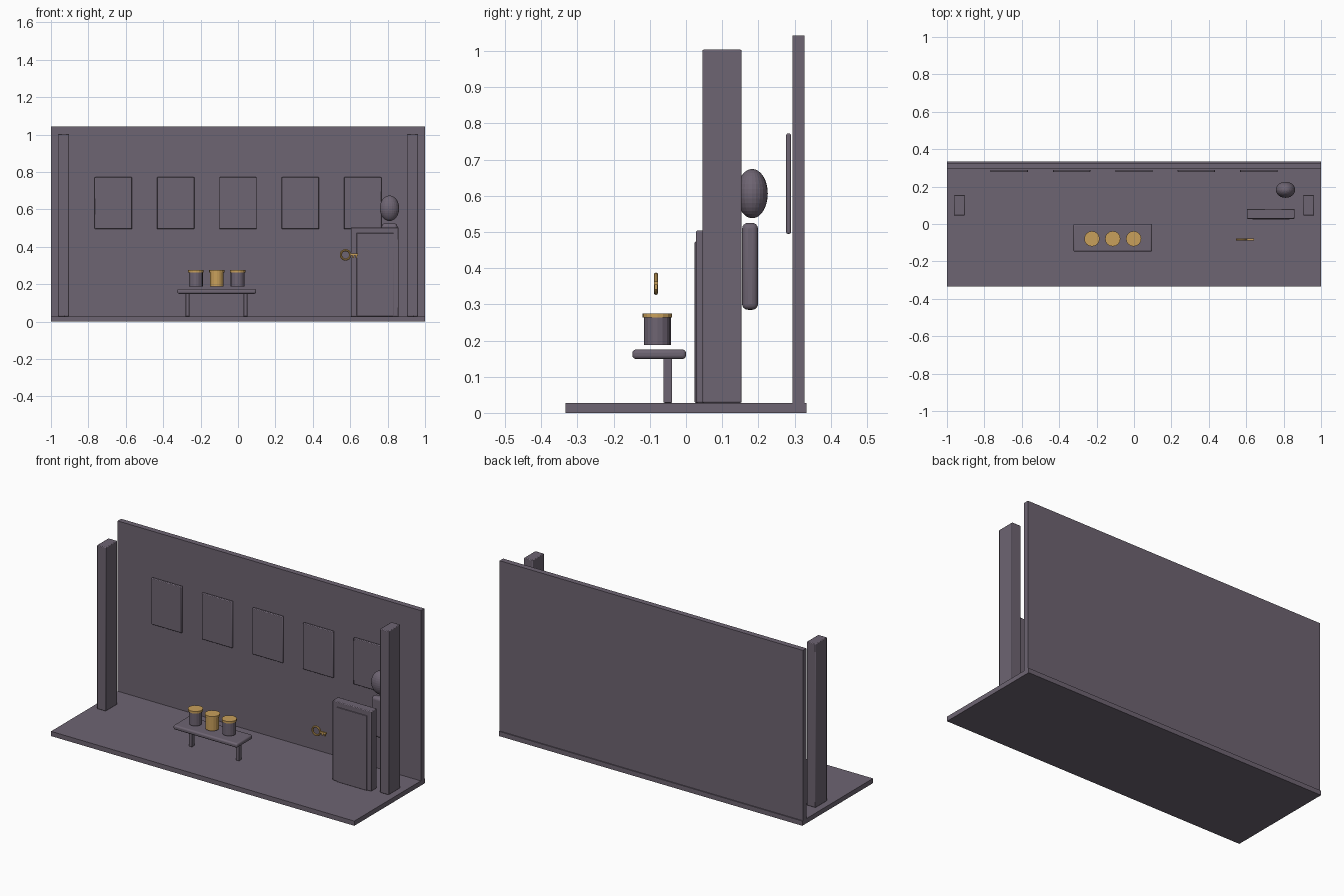
import bpy
from math import pi

cube = bpy.data.objects.get("Cube")
if cube:
    bpy.data.objects.remove(cube, do_unlink=True)


def material(name, rgb):
    m = bpy.data.materials.new(name)
    m.use_nodes = True
    m.diffuse_color = (*rgb, 1)
    m.node_tree.nodes["Principled BSDF"].inputs["Base Color"].default_value = (*rgb, 1)
    return m


STONE = material("purple grey", (0.155, 0.128, 0.168))
GOLD = material("gold", (0.58, 0.35, 0.105))


def finish(name, mat):
    ob = bpy.context.object
    ob.name = name
    ob.data.materials.append(mat)
    return ob


def box(name, x, y, z, bevel=0, segments=2, mat=STONE):
    """Box from (low, high) ranges on each axis, with optional rounded edges."""
    spans = (x, y, z)
    bpy.ops.mesh.primitive_cube_add(size=1, location=[(a + b) / 2 for a, b in spans])
    ob = finish(name, mat)
    ob.scale = [b - a for a, b in spans]
    bpy.ops.object.transform_apply(location=False, rotation=False, scale=True)
    if bevel:
        mod = ob.modifiers.new("round", 'BEVEL')
        mod.width = bevel
        mod.segments = segments
        bpy.ops.object.shade_smooth_by_angle()
    return ob


def cylinder(name, x, y, z, radius, mat, sides=16):
    bpy.ops.mesh.primitive_cylinder_add(vertices=sides, radius=radius, depth=z[1] - z[0],
                                        location=(x, y, (z[0] + z[1]) / 2))
    return finish(name, mat)


# Room shell
FLOOR = 0.028
box("floor", (-1, 1), (-0.333, 0.333), (0, FLOOR))
box("back_wall", (-1, 1), (0.294, 0.327), (FLOOR, 1.043))

# Pillars at both ends
for side, x in (("right", -0.933), ("left", 0.933)):
    box(side + "_pillar", (x - 0.029, x + 0.029), (0.045, 0.154), (FLOOR, 1.004), 0.004)

# Row of pictures on the wall
for i in range(-2, 3):
    x = i / 3
    box(f"picture_{i + 3}", (x - 0.1, x + 0.1), (0.277, 0.29), (0.495, 0.772), 0.004)

# Door
box("door_frame", (0.603, 0.859), (0.028, 0.081), (FLOOR, 0.504), 0.004)
box("door_panel", (0.634, 0.832), (0.024, 0.034), (FLOOR, 0.473), 0.002)

# Figure behind the door
box("figure_body", (0.768, 0.852), (0.155, 0.199), (0.285, 0.525), 0.016, 4)
bpy.ops.mesh.primitive_uv_sphere_add(segments=24, ring_count=16, radius=1,
                                     location=(0.81, 0.183, 0.606))
head = finish("figure_head", STONE)
head.scale = (0.052, 0.043, 0.068)

# Table on two legs
box("table_top", (-0.325, 0.097), (-0.148, 0), (0.149, 0.175), 0.009, 3)
for side, x in (("right", -0.27), ("left", 0.04)):
    box(side + "_table_leg", (x - 0.01, x + 0.01), (-0.062, -0.038), (FLOOR, 0.15), 0.002)

# Three lidded pots, the middle one all gold
for i in range(3):
    x = -0.225 + i * 0.1115
    cylinder(f"pot_{i + 1}", x, -0.079, (0.187, 0.264), 0.037, GOLD if i == 1 else STONE)
    cylinder(f"pot_lid_{i + 1}", x, -0.079, (0.263, 0.275), 0.041, GOLD)

# Floating key
KEY_Y, KEY_Z = -0.083, 0.357
bpy.ops.mesh.primitive_torus_add(location=(0.575, KEY_Y, KEY_Z), rotation=(pi / 2, 0, 0),
                                 major_radius=0.025, minor_radius=0.006,
                                 major_segments=20, minor_segments=8)
finish("key_ring", GOLD)
bpy.ops.object.shade_smooth_by_angle()
box("key_shaft", (0.598, 0.641), (KEY_Y - 0.005, KEY_Y + 0.005), (0.353, 0.363), mat=GOLD)
for i, x in enumerate((0.616, 0.632)):
    box(f"key_tooth_{i + 1}", (x - 0.004, x + 0.004), (KEY_Y - 0.004, KEY_Y + 0.004),
        (0.341, 0.354), mat=GOLD)
